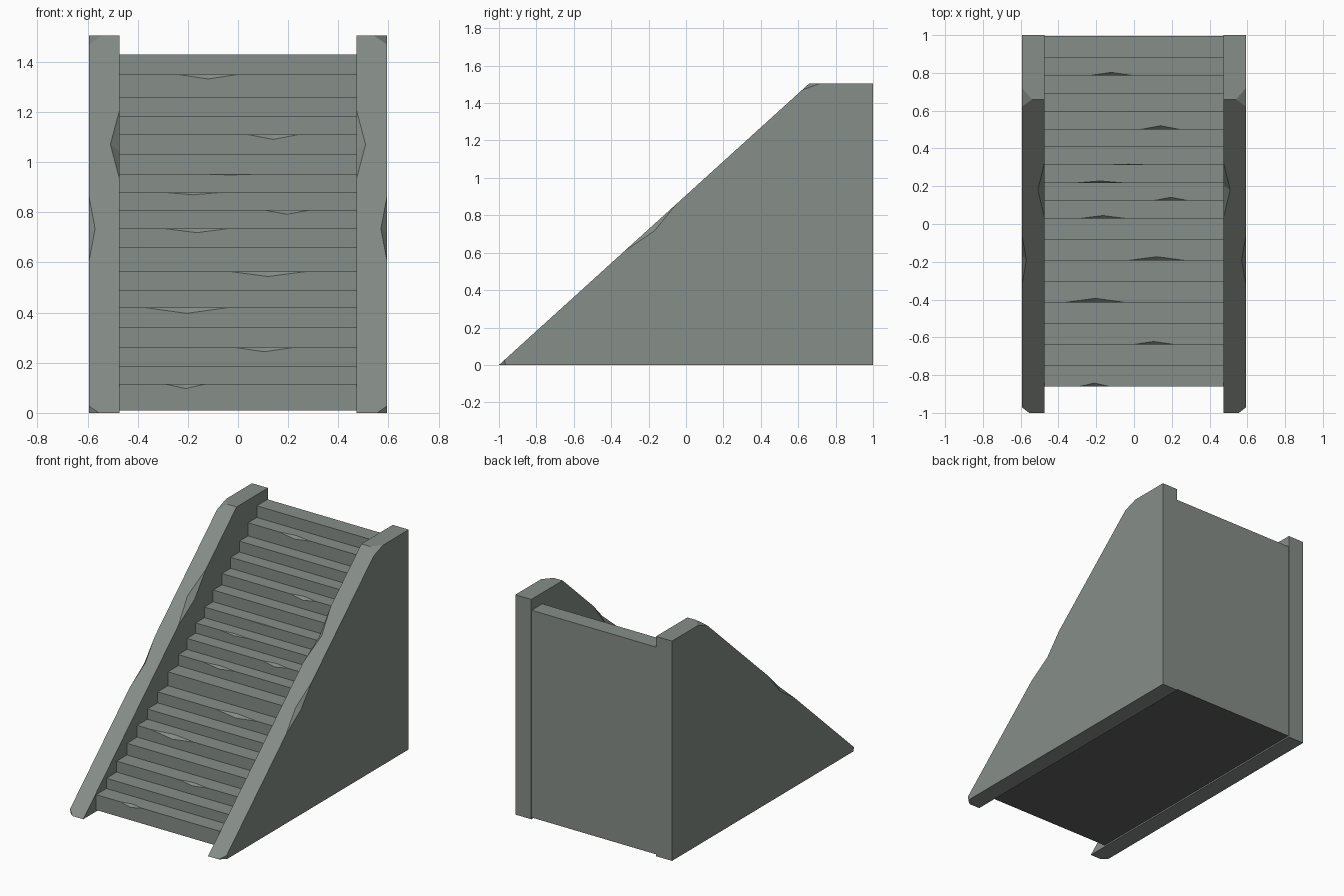
import bpy, bmesh

cube = bpy.data.objects.get("Cube")
if cube:
    bpy.data.objects.remove(cube, do_unlink=True)


def flat_colour(name, r, g, b):
    mat = bpy.data.materials.new(name)
    mat.use_nodes = True
    mat.diffuse_color = (r, g, b, 1)
    mat.node_tree.nodes["Principled BSDF"].inputs["Base Color"].default_value = (r, g, b, 1)
    return mat


stone = flat_colour("grey_green_stone", 0.238, 0.27, 0.245)
shade = flat_colour("dark_grey_underside", 0.115, 0.115, 0.115)


def finish(name, faces, materials):
    """Make an object from a list of corner loops, welding shared corners."""
    bm = bmesh.new()
    for loop in faces:
        bm.faces.new([bm.verts.new(p) for p in loop])
    bmesh.ops.remove_doubles(bm, verts=bm.verts[:], dist=0.0005)
    bmesh.ops.recalc_face_normals(bm, faces=bm.faces[:])
    # faces pointing straight down take the last material
    for face in bm.faces:
        if face.normal.z < -0.9:
            face.material_index = len(materials) - 1
    mesh = bpy.data.meshes.new(name)
    bm.to_mesh(mesh)
    bm.free()
    for mat in materials:
        mesh.materials.append(mat)
    bpy.context.collection.objects.link(bpy.data.objects.new(name, mesh))


INNER, OUTER, BACK, TOP = 0.473, 0.594, 1.0, 1.506
PEAK = 0.66


def slope(y):
    return (y + 1) * TOP / (PEAK + 1)


# Side walls: sloped slabs with broken corners and chipped edges
def side_wall(name, side):
    def p(x, y, z=None):
        return (side * x, y, slope(y) if z is None else z)

    tip_in, tip_mid = p(INNER, -1), p(0.555, -1)
    tip_low, tip_up = p(OUTER, -0.965, 0), p(OUTER, -0.97)
    peak_in, peak_mid = p(INNER, PEAK), p(0.54, PEAK)
    peak_low, peak_back = p(OUTER, 0.62), p(OUTER, 0.72, TOP)
    back_in, back_out = p(INNER, BACK, TOP), p(OUTER, BACK, TOP)
    foot_in, foot_out = p(INNER, BACK, 0), p(OUTER, BACK, 0)
    # chips: start, notch in the slope, end, notch in the side
    a0, a1, a2, a3 = p(OUTER, -0.33), p(0.57, -0.19), p(OUTER, -0.05), p(OUTER, -0.168, 0.717)
    b0, b1, b2, b3 = p(INNER, 0.03), p(0.509, 0.18), p(INNER, 0.33), p(INNER, 0.204, 1.045)
    finish(name, [
        [tip_in, tip_mid, tip_up, a0, a1, a2, peak_low, peak_mid, peak_in, b2, b1, b0],
        [tip_low, tip_up, a0, a3, a2, peak_low, peak_back, back_out, foot_out],
        [tip_in, b0, b3, b2, peak_in, back_in, foot_in],
        [peak_in, peak_mid, peak_back, back_out, back_in],
        [tip_in, tip_mid, tip_low, foot_out, foot_in],
        [back_in, back_out, foot_out, foot_in],
        [tip_mid, tip_low, tip_up],
        [peak_mid, peak_low, peak_back],
        [a0, a1, a3], [a1, a2, a3],
        [b0, b1, b3], [b1, b2, b3],
    ], [stone])


side_wall("left_side_wall", 1)
side_wall("right_side_wall", -1)

# Stairs: riser positions and tread heights
FLOOR, REAR = 0.01, 0.995
risers = [-0.86 + 0.111 * i for i in range(8)] + [0.029 + 0.0945 * i for i in range(10)]
heights = [0.115, 0.185, 0.26, 0.34, 0.42, 0.49, 0.565, 0.66, 0.735,
           0.81, 0.88, 0.953, 1.033, 1.11, 1.185, 1.26, 1.35, 1.43]
# Chipped treads: step -> (centre x, half width, depth)
chips = {0: (-0.21, 0.08, 0.018), 2: (0.105, 0.11, 0.016), 4: (-0.205, 0.165, 0.023),
         6: (0.12, 0.16, 0.021), 8: (-0.165, 0.125, 0.016), 9: (0.195, 0.095, 0.018),
         10: (-0.18, 0.12, 0.01), 11: (-0.03, 0.11, 0.004), 13: (0.14, 0.1, 0.019),
         16: (-0.12, 0.12, 0.018)}

faces = []
outlines = {-INNER: [], INNER: []}
below = FLOOR
for i, (y, z) in enumerate(zip(risers, heights)):
    y_next = risers[i + 1] if i + 1 < len(risers) else REAR
    left, right = (INNER, y, z), (-INNER, y, z)
    riser_notch, tread_notch = [], []
    if i in chips:
        cx, half, depth = chips[i]
        a, b = (cx - half, y, z), (cx + half, y, z)
        down, inward = (cx, y, z - depth), (cx, y + depth, z)
        riser_notch, tread_notch = [a, down, b], [a, inward, b]
        faces += [[a, down, inward], [b, down, inward]]
    faces.append([(INNER, y, below), (-INNER, y, below), right] + riser_notch + [left])
    faces.append([(INNER, y_next, z), (-INNER, y_next, z), right] + tread_notch + [left])
    for x, line in outlines.items():
        line += [(x, y, below), (x, y, z)]
    below = z

# Stair ends, rear wall and dark underside
for x, line in outlines.items():
    faces.append(line + [(x, REAR, below), (x, REAR, FLOOR)])
faces.append([(-INNER, REAR, FLOOR), (INNER, REAR, FLOOR), (INNER, REAR, below), (-INNER, REAR, below)])
faces.append([(-INNER, risers[0], FLOOR), (INNER, risers[0], FLOOR), (INNER, REAR, FLOOR), (-INNER, REAR, FLOOR)])
finish("stair_flight", faces, [stone, shade])
